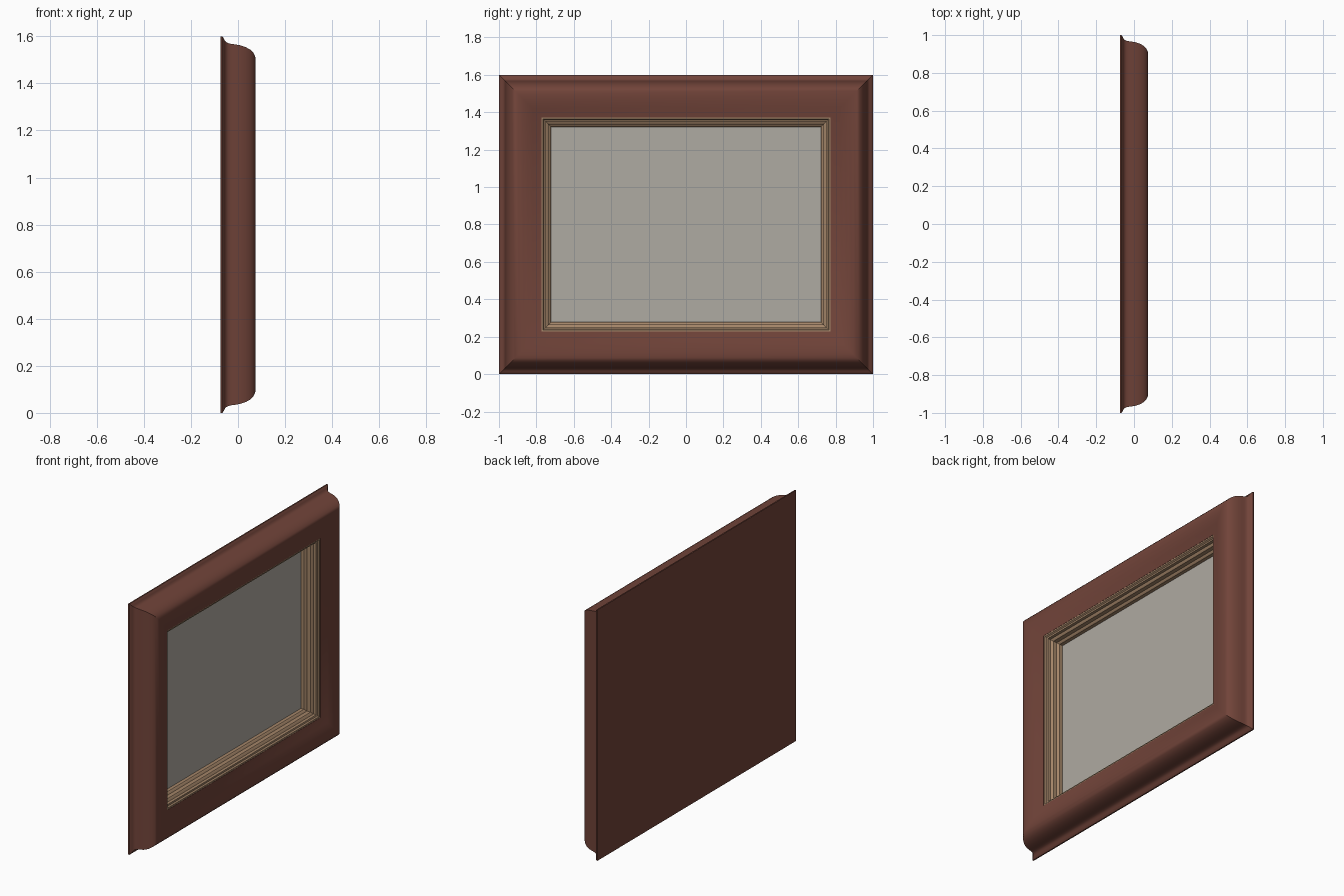
import bpy, bmesh, math

if "Cube" in bpy.data.objects:
    bpy.data.objects.remove(bpy.data.objects["Cube"])

HALF_W, HEIGHT = 1.0, 1.6      # picture faces +x


def material(name, rgb):
    m = bpy.data.materials.new(name)
    m.diffuse_color = (*rgb, 1)
    m.use_nodes = True
    m.node_tree.nodes["Principled BSDF"].inputs["Base Color"].default_value = m.diffuse_color
    return m


brown = material("reddish brown wood", (0.165, 0.057, 0.041))
gold = material("tan gilt wood", (0.37, 0.235, 0.14))
grey = material("warm grey panel", (0.43, 0.405, 0.36))


def ring(bm, d, x):
    """Four corners of a rectangle inset by d from the outer edge."""
    w = HALF_W - d
    return [bm.verts.new((x, y, z)) for y, z in
            ((-w, d), (w, d), (w, HEIGHT - d), (-w, HEIGHT - d))]


def finish(bm, name, mat):
    me = bpy.data.meshes.new(name)
    bm.to_mesh(me)
    bm.free()
    ob = bpy.data.objects.new(name, me)
    bpy.context.collection.objects.link(ob)
    me.materials.append(mat)
    bpy.context.view_layer.objects.active = ob
    bpy.ops.object.select_all(action='DESELECT')
    ob.select_set(True)
    bpy.ops.object.shade_smooth_by_angle(angle=math.radians(32))
    return ob


def moulding(name, profile, mat, cap_first=False, cap_last=False):
    """Sweep a (inset, depth) profile round the rectangle with mitred corners."""
    bm = bmesh.new()
    rings = [ring(bm, d, x) for d, x in profile]
    for a, b in zip(rings, rings[1:]):
        for i in range(4):
            j = (i + 1) % 4
            bm.faces.new((a[i], a[j], b[j], b[i]))
    if cap_first:
        bm.faces.new(rings[0][::-1])
    if cap_last:
        bm.faces.new(rings[-1])
    return finish(bm, name, mat)


# Outer frame: thin back lip, cove, rounded crest, slope to the inside; closed back
moulding("outer_frame", [
    (0, -.075), (0, -.067), (.006, -.062), (.016, -.057), (.024, -.051),
    (.029, -.042), (.032, -.030), (.034, -.015), (.038, .008), (.046, .033),
    (.057, .052), (.070, .065), (.086, .073), (.105, .075), (.13, .072),
    (.155, .066), (.18, .057), (.205, .048), (.228, .041), (.228, .030)],
    brown, cap_first=True)

# Stepped gilt slip inside the frame
moulding("inner_slip", [
    (.222, .030), (.226, .040), (.236, .038), (.242, .030), (.250, .027),
    (.250, .008), (.258, .004), (.265, -.002), (.265, -.028),
    (.272, -.032), (.278, -.040), (.278, -.064)], gold)

# Picture panel set at the bottom of the slip
moulding("picture_panel", [(.265, -.070), (.265, -.062)], grey,
         cap_first=True, cap_last=True)
